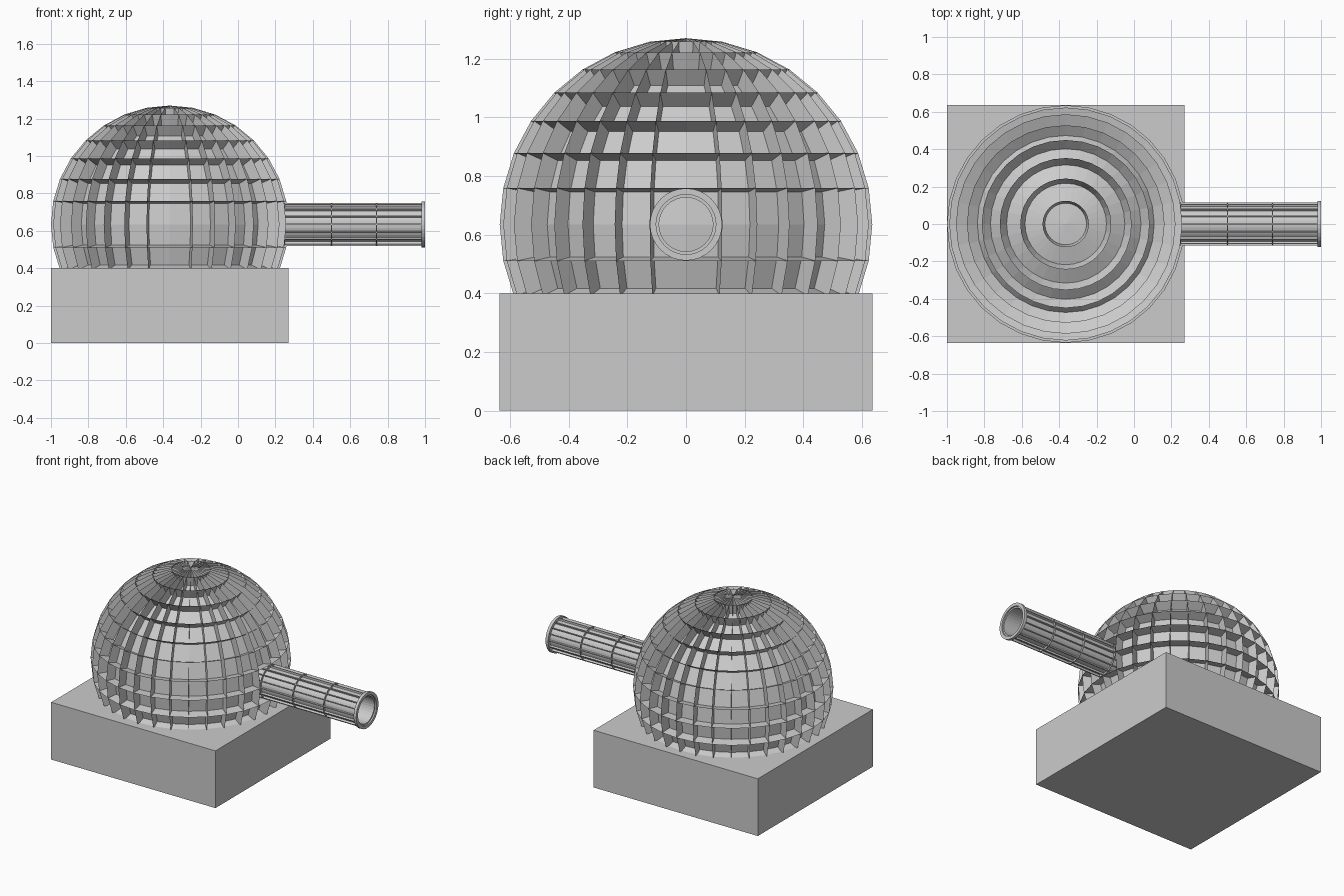
import bpy, bmesh, math
from mathutils import Matrix, Vector

if "Cube" in bpy.data.objects:
    bpy.data.objects.remove(bpy.data.objects["Cube"])

CX, CZ, R = -0.365, 0.635, 0.635


def finish(bm, name):
    me = bpy.data.meshes.new(name)
    bm.to_mesh(me)
    bm.free()
    ob = bpy.data.objects.new(name, me)
    bpy.context.collection.objects.link(ob)
    return ob


def lathe_x(name, profile, sides=32, closed=True):
    """Revolve (x, radius) points round the barrel axis."""
    bm = bmesh.new()
    rings = []
    for x, r in profile:
        rings.append([bm.verts.new((x, r * math.cos(a), CZ + r * math.sin(a)))
                      for a in (2 * math.pi * k / sides for k in range(sides))])
    n = len(rings)
    for i in range(n if closed else n - 1):
        a, b = rings[i], rings[(i + 1) % n]
        for k in range(sides):
            j = (k + 1) % sides
            bm.faces.new((a[k], a[j], b[j], b[k]))
    bmesh.ops.recalc_face_normals(bm, faces=bm.faces)
    return finish(bm, name)


# Square base block
bm = bmesh.new()
bmesh.ops.create_cube(bm, size=1, matrix=Matrix.Translation((CX, 0, 0.2))
                      @ Matrix.Diagonal((1.27, 1.27, 0.4, 1)))
finish(bm, "base")

# Dome: inner sphere whose edges are pulled outward into thin radial fins
bm = bmesh.new()
bmesh.ops.create_uvsphere(bm, u_segments=32, v_segments=16, radius=R - 0.066)
out = bmesh.ops.extrude_edge_only(bm, edges=bm.edges[:])
outer = [g for g in out["geom"] if isinstance(g, bmesh.types.BMVert)]
bmesh.ops.scale(bm, vec=Vector((1, 1, 1)) * (R / (R - 0.066)), verts=outer)
bmesh.ops.translate(bm, vec=(CX, 0, CZ), verts=bm.verts)
finish(bm, "ribbed_dome")

# Hollow barrel core and muzzle lip
lathe_x("barrel", [(0.18, 0.102), (0.99, 0.102), (0.99, 0.092), (0.18, 0.092)])
lathe_x("muzzle_lip", [(0.98, 0.123), (1.0, 0.123), (1.0, 0.102), (0.98, 0.102)])

# Lengthwise fins on the barrel
bm = bmesh.new()
for k in range(16):
    a = 2 * math.pi * k / 16
    c, s = math.cos(a), math.sin(a)
    for_side = Vector((0, -s, c)) * 0.003
    quads = []
    for sign in (-1, 1):
        quads.append([bm.verts.new(Vector((x, r * c, CZ + r * s)) + sign * for_side)
                      for x, r in ((0.2, 0.1), (0.985, 0.1), (0.985, 0.115), (0.2, 0.115))])
    p, q = quads
    bm.faces.new(p)
    bm.faces.new(q[::-1])
    for i in range(4):
        j = (i + 1) % 4
        bm.faces.new((p[i], q[i], q[j], p[j]))
bmesh.ops.recalc_face_normals(bm, faces=bm.faces)
finish(bm, "barrel_fins")

# Thin cross rings along the barrel
for i, x in enumerate((0.25, 0.5, 0.74)):
    lathe_x(f"barrel_ring_{i + 1}", [(x - 0.002, 0.115), (x + 0.002, 0.115),
                                     (x + 0.002, 0.1), (x - 0.002, 0.1)])
